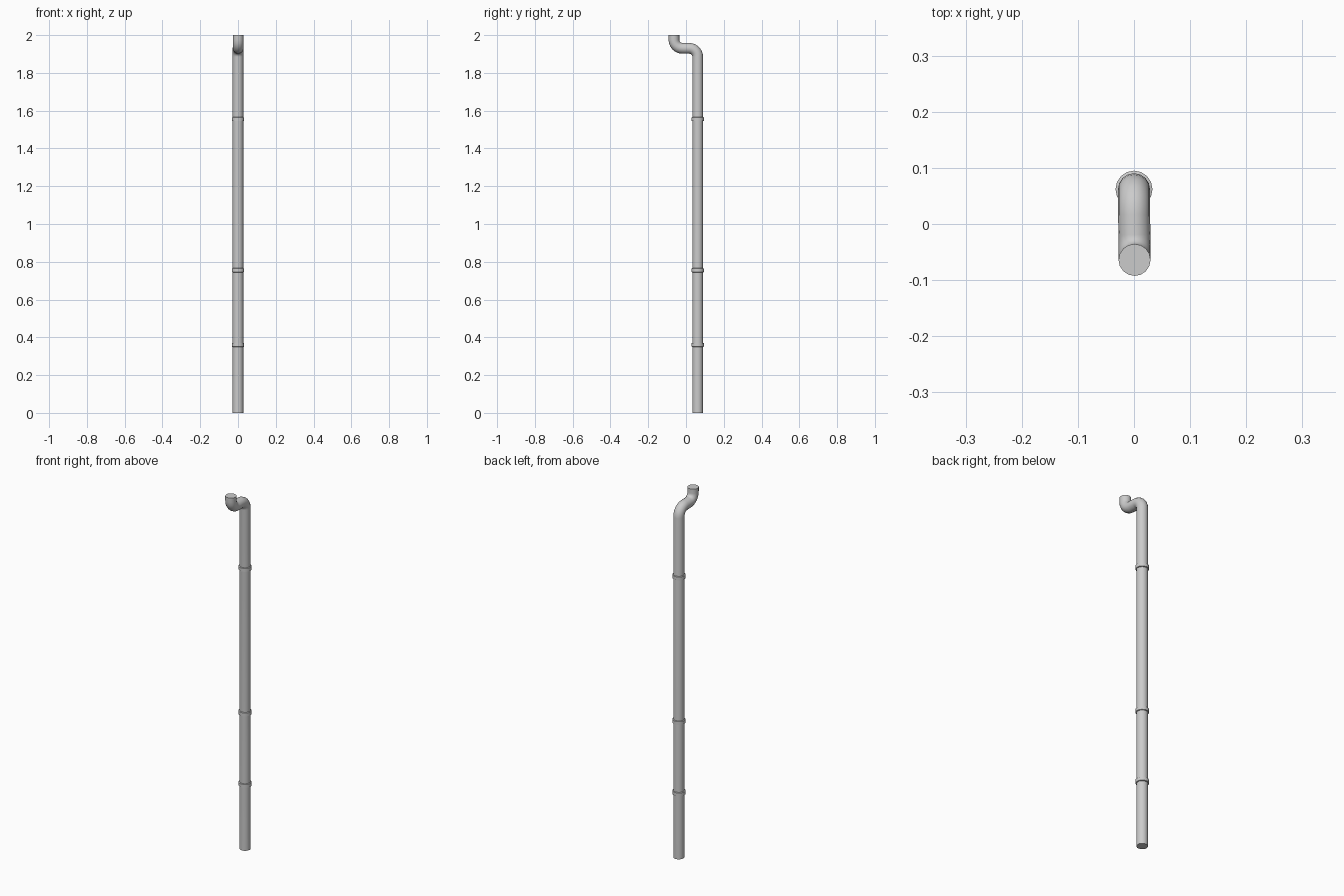
import bpy, bmesh
from math import sin, cos, pi, radians

if "Cube" in bpy.data.objects:
    bpy.data.objects.remove(bpy.data.objects["Cube"])

SIDES = 16
R = 0.0285          # pipe radius
Y_LOW, Y_TOP = 0.062, -0.064
Z_MID, BEND = 1.93, 0.045


def finish(bm, name):
    bmesh.ops.recalc_face_normals(bm, faces=bm.faces)
    mesh = bpy.data.meshes.new(name)
    bm.to_mesh(mesh)
    bm.free()
    obj = bpy.data.objects.new(name, mesh)
    bpy.context.collection.objects.link(obj)
    bpy.ops.object.select_all(action='DESELECT')
    obj.select_set(True)
    bpy.context.view_layer.objects.active = obj
    bpy.ops.object.shade_smooth_by_angle(angle=radians(40))
    return obj


def tube(name, stations):
    """Loft capped circles; station = (x, y, z, in-plane normal angle, radius)."""
    bm = bmesh.new()
    rings = []
    for x, y, z, a, r in stations:
        rings.append([bm.verts.new((x + r * cos(t),
                                    y + r * sin(t) * cos(a),
                                    z + r * sin(t) * sin(a)))
                      for t in (2 * pi * i / SIDES for i in range(SIDES))])
    for lo, hi in zip(rings, rings[1:]):
        for i in range(SIDES):
            j = (i + 1) % SIDES
            bm.faces.new((lo[i], lo[j], hi[j], hi[i]))
    bm.faces.new(rings[0])
    bm.faces.new(rings[-1])
    return finish(bm, name)


# Downpipe: straight run, back bend, front bend, short upright inlet
path = [(0, Y_LOW, 0, 0, R)]
STEPS = 6
for i in range(STEPS + 1):
    a = pi / 2 * i / STEPS
    path.append((0, Y_LOW - BEND + BEND * cos(a),
                 Z_MID - BEND + BEND * sin(a), a, R))
for i in range(STEPS + 1):
    a = pi / 2 * (1 - i / STEPS)
    path.append((0.001, Y_TOP + BEND - BEND * cos(a),
                 Z_MID + BEND - BEND * sin(a), a, R))
path.append((0.001, Y_TOP, 2.0, 0, R))
tube("downpipe", path)

# Joint collars around the straight run
for n, z in enumerate((0.36, 0.755, 1.555), 1):
    tube(f"collar_{n}", [(0, Y_LOW, z - 0.011, 0, R),
                         (0, Y_LOW, z - 0.009, 0, 0.033),
                         (0, Y_LOW, z + 0.009, 0, 0.033),
                         (0, Y_LOW, z + 0.011, 0, R)])
